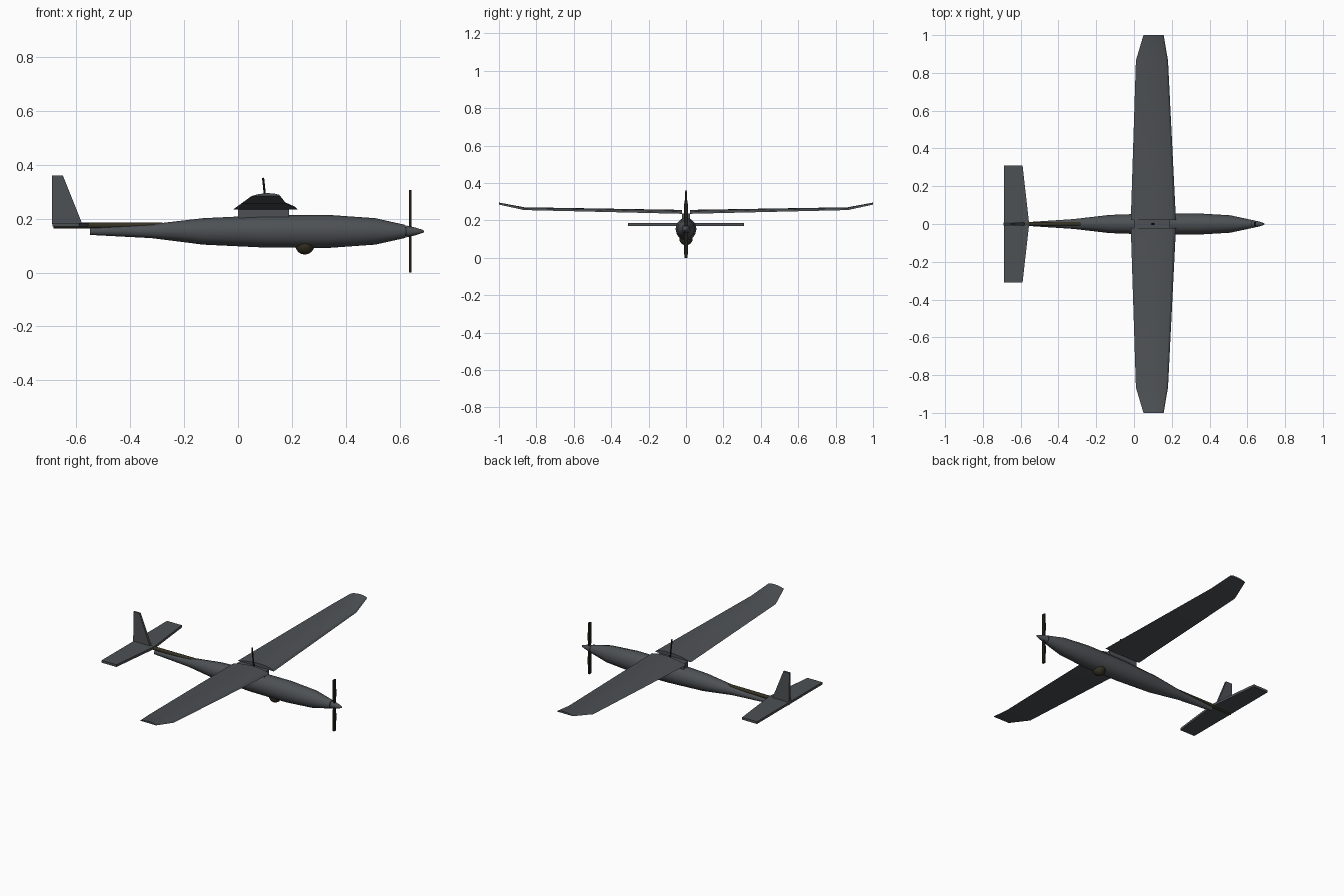
import bpy, bmesh, math
from mathutils import Vector

cube = bpy.data.objects.get("Cube")
if cube:
    bpy.data.objects.remove(cube, do_unlink=True)


def material(name, rgb):
    m = bpy.data.materials.new(name)
    m.use_nodes = True
    m.diffuse_color = (*rgb, 1)
    m.node_tree.nodes["Principled BSDF"].inputs["Base Color"].default_value = (*rgb, 1)
    return m


GREY = material("slate grey", (0.075, 0.082, 0.09))
OLIVE = material("dark olive", (0.035, 0.031, 0.017))
BLACK = material("soft black", (0.014, 0.013, 0.009))


def loft(name, rings, mat, smooth=None):
    """Skin a list of equal-length point rings and cap both ends."""
    bm = bmesh.new()
    loops = [[bm.verts.new(p) for p in ring] for ring in rings]
    n = len(loops[0])
    for a, b in zip(loops, loops[1:]):
        for i in range(n):
            j = (i + 1) % n
            bm.faces.new((a[i], a[j], b[j], b[i]))
    bm.faces.new(loops[0])
    bm.faces.new(loops[-1])
    bmesh.ops.recalc_face_normals(bm, faces=bm.faces)
    mesh = bpy.data.meshes.new(name)
    bm.to_mesh(mesh)
    bm.free()
    mesh.materials.append(mat)
    ob = bpy.data.objects.new(name, mesh)
    bpy.context.collection.objects.link(ob)
    if smooth:
        bpy.ops.object.select_all(action="DESELECT")
        ob.select_set(True)
        bpy.context.view_layer.objects.active = ob
        bpy.ops.object.shade_smooth_by_angle(angle=math.radians(smooth))
    return ob


def body(name, stations, mat, sides=12, smooth=50):
    """Round body along x from (x, centre z, half width, half height)."""
    angles = [math.tau * i / sides for i in range(sides)]
    return loft(name, [[(x, w * math.sin(a), z + h * math.cos(a)) for a in angles]
                       for x, z, w, h in stations], mat, smooth)


def box(name, x, y, z, mat):
    return loft(name, [[(px, y[0], z[0]), (px, y[1], z[0]), (px, y[1], z[1]), (px, y[0], z[1])]
                       for px in x], mat)


# Fuselage and spinner
body("fuselage", [(-0.55, 0.153, 0.011, 0.013), (-0.32, 0.154, 0.026, 0.026),
                  (-0.13, 0.153, 0.048, 0.049), (0.1, 0.153, 0.056, 0.06),
                  (0.34, 0.153, 0.056, 0.061), (0.51, 0.153, 0.046, 0.049),
                  (0.622, 0.153, 0.022, 0.024)], GREY)
body("spinner_gap", [(0.62, 0.153, 0.018, 0.019), (0.628, 0.153, 0.018, 0.019)], BLACK)
body("spinner", [(0.626, 0.153, 0.021, 0.022), (0.66, 0.153, 0.014, 0.014),
                 (0.688, 0.153, 0.005, 0.005), (0.69, 0.153, 0.002, 0.002)], GREY)

# Tail boom
body("tail_boom", [(-0.685, 0.175, 0.009, 0.011), (-0.28, 0.175, 0.012, 0.011)], OLIVE, 10)

# Two-bladed propeller
for side, name in ((1, "upper_blade"), (-1, "lower_blade")):
    loft(name, [[(0.64 + dx * 0.005, dy * w, 0.153 + side * r)
                 for dx, dy in ((-1, -1), (1, -1), (1, 1), (-1, 1))]
                for r, w in ((0, 0.007), (0.06, 0.011), (0.153, 0.009))], BLACK)

# Wing pylon
box("wing_pylon", (0, 0.19), (-0.021, 0.021), (0.19, 0.237), GREY)

# Wings with thin cambered section and raised tips
SECTION = ((0, 0), (0.3, 0), (0.7, 0), (1, 0),
           (0.95, 0.5), (0.75, 0.95), (0.5, 1), (0.2, 0.6))
for side, name in ((1, "left_wing"), (-1, "right_wing")):
    loft(name, [[(back + u * (front - back), side * y, z + v * t) for u, v in SECTION]
                for y, back, front, z, t in ((0.022, -0.017, 0.222, 0.235, 0.021),
                                             (0.865, 0.01, 0.18, 0.255, 0.015),
                                             (1.0, 0.05, 0.157, 0.284, 0.011))], GREY, 25)

# Tailplane and fin
loft("tailplane", [[(-0.688, y, 0.171), (front, y, 0.171), (front, y, 0.185), (-0.688, y, 0.185)]
                   for y, front in ((-0.31, -0.59), (0, -0.555), (0.31, -0.59))], GREY)
loft("tail_fin", [[(-0.69, -w, z), (front, -w, z), (front, w, z), (-0.69, w, z)]
                  for z, front, w in ((0.18, -0.578, 0.008), (0.36, -0.65, 0.006))], GREY)

# Sensor ball under the belly
bpy.ops.mesh.primitive_uv_sphere_add(segments=12, ring_count=8, radius=0.036,
                                     location=(0.248, 0, 0.103))
ball = bpy.context.object
ball.name = "sensor_ball"
ball.data.materials.append(OLIVE)
bpy.ops.object.shade_smooth_by_angle(angle=math.radians(50))

# Antenna leaning backwards
foot, tip = Vector((0.106, 0, 0.23)), Vector((0.093, 0, 0.352))
bpy.ops.mesh.primitive_cylinder_add(vertices=8, radius=0.004, depth=(tip - foot).length,
                                    location=(foot + tip) / 2)
antenna = bpy.context.object
antenna.name = "antenna"
antenna.rotation_euler = (tip - foot).to_track_quat("Z", "Y").to_euler()
antenna.data.materials.append(BLACK)
